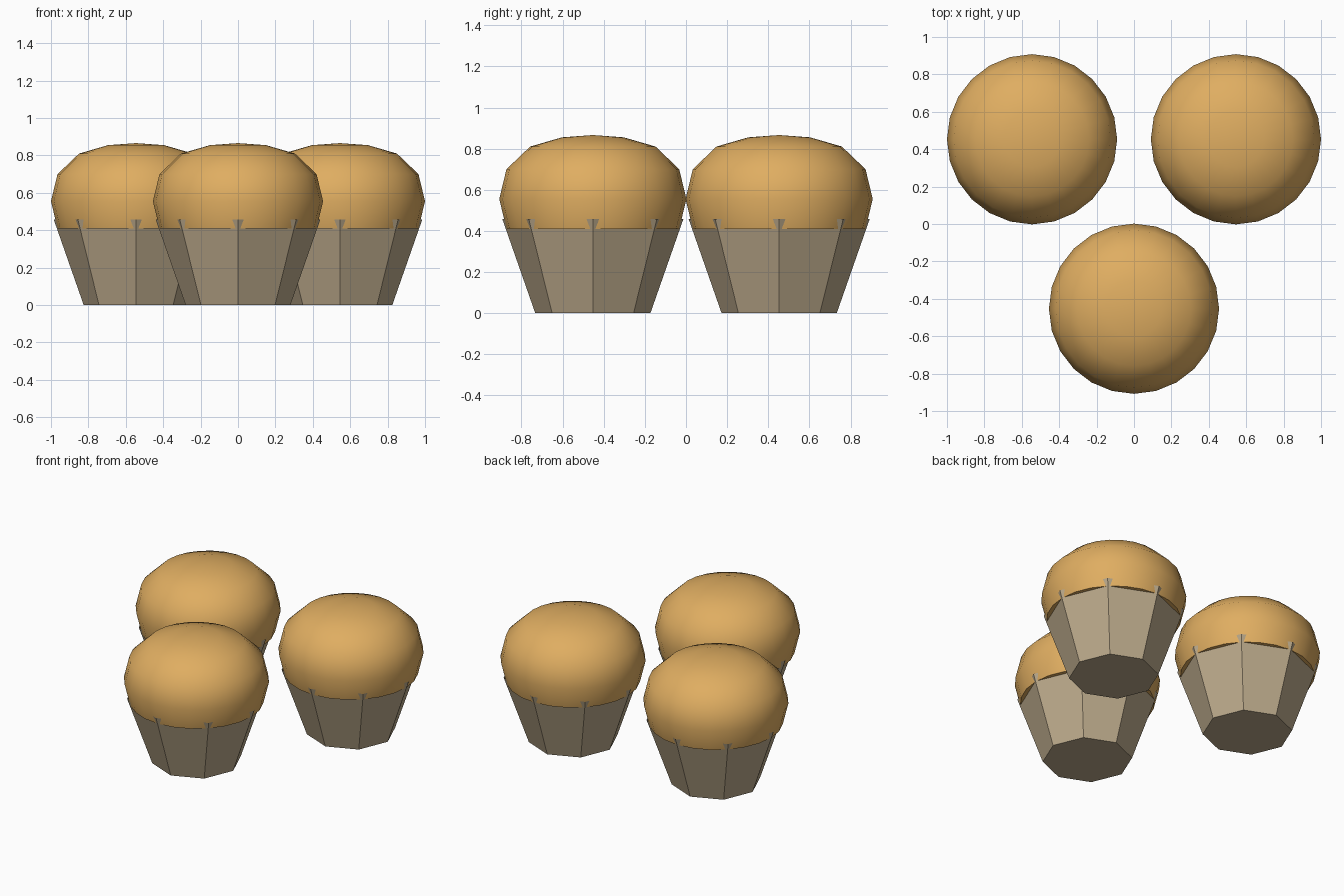
import bpy, bmesh
from math import sin, cos, tau, radians

if "Cube" in bpy.data.objects:
    bpy.data.objects.remove(bpy.data.objects["Cube"])


def material(name, color):
    m = bpy.data.materials.new(name)
    m.diffuse_color = (*color, 1)
    m.use_nodes = True
    m.node_tree.nodes["Principled BSDF"].inputs["Base Color"].default_value = m.diffuse_color
    return m


def lathe(name, profile, sides, mat, center, smooth=False, cap_bottom=True):
    """Revolve (radius, z) points; a zero radius closes to a pole."""
    bm = bmesh.new()
    rings = []
    for r, z in profile:
        if r == 0:
            rings.append([bm.verts.new((0, 0, z))] * sides)
        else:
            rings.append([bm.verts.new((r * cos(tau * i / sides), r * sin(tau * i / sides), z))
                          for i in range(sides)])
    for low, high in zip(rings, rings[1:]):
        for i in range(sides):
            j = (i + 1) % sides
            quad = dict.fromkeys((low[i], low[j], high[j], high[i]))
            bm.faces.new(list(quad))
    if cap_bottom:
        bm.faces.new(rings[0][::-1])
    mesh = bpy.data.meshes.new(name)
    bm.to_mesh(mesh)
    bm.free()
    mesh.materials.append(mat)
    obj = bpy.data.objects.new(name, mesh)
    obj.location = (*center, 0)
    bpy.context.collection.objects.link(obj)
    if smooth:
        bpy.ops.object.select_all(action='DESELECT')
        obj.select_set(True)
        bpy.context.view_layer.objects.active = obj
        bpy.ops.object.shade_smooth_by_angle(angle=radians(50))
    return obj


crust = material("baked_crust", (0.74, 0.42, 0.12))
paper = material("paper", (0.50, 0.40, 0.26))

# Octagonal wrapper, open at the top, and rounded muffin top
cup_profile = [(0.28, 0), (0.44, 0.457)]
dome_profile = [(0.42, 0.41), (0.455, 0.555), (0.42, 0.70),
                (0.305, 0.81), (0.15, 0.855), (0, 0.866)]

# Two muffins behind, one in front
for label, center in {"left": (-0.545, 0.453), "right": (0.545, 0.453),
                      "front": (0, -0.453)}.items():
    lathe(f"{label}_wrapper", cup_profile, 8, paper, center)
    lathe(f"{label}_muffin_top", dome_profile, 24, crust, center, smooth=True)
